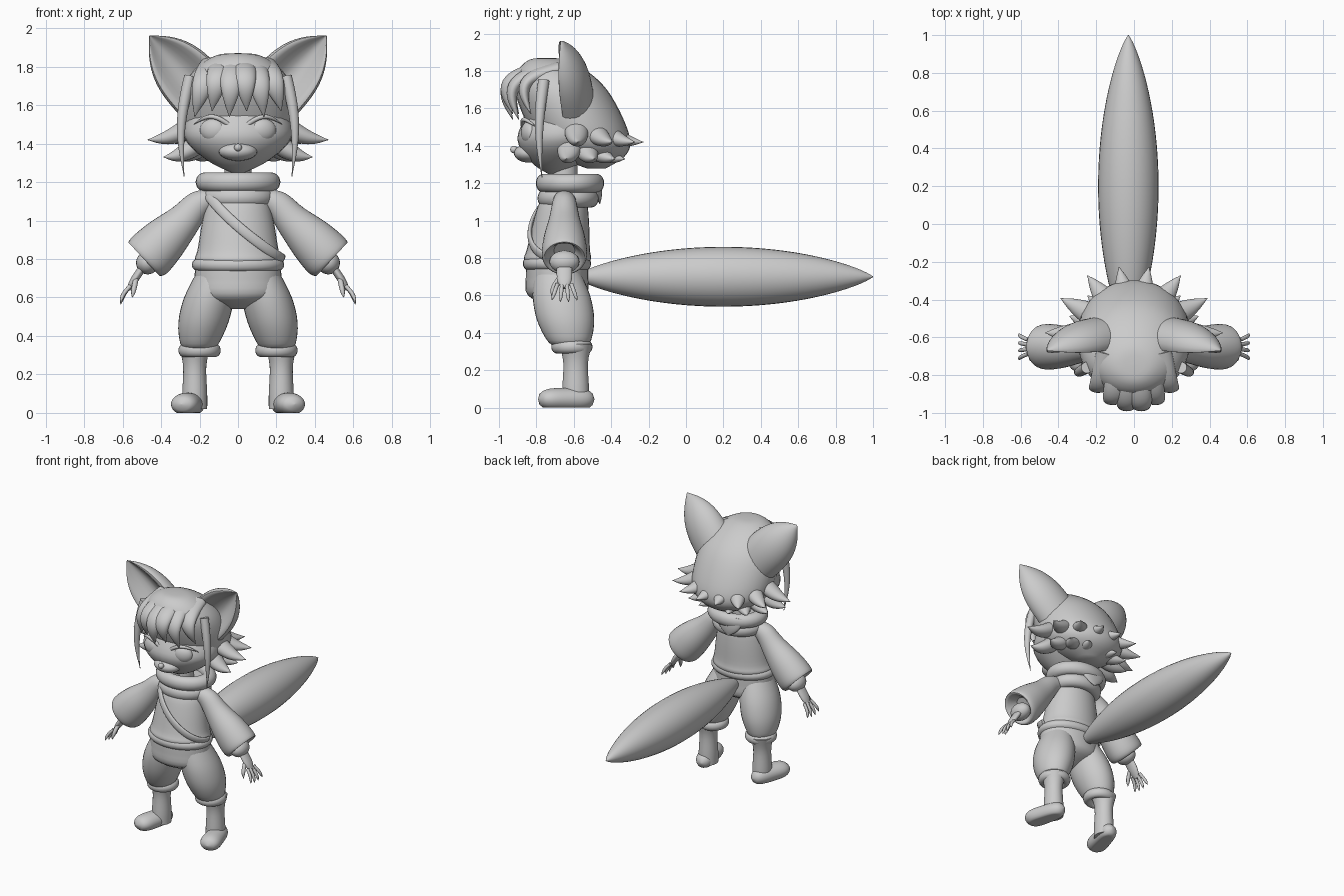
import bpy, bmesh, math
from mathutils import Vector

UP = Vector((0, 0, 1))
ACROSS = Vector((1, 0, 0))
SPINE = -.65

cube = bpy.data.objects.get("Cube")
if cube:
    bpy.data.objects.remove(cube)

grey = (.6, .6, .6, 1)
clay = bpy.data.materials.new("clay_grey")
clay.use_nodes = True
clay.diffuse_color = grey
clay.node_tree.nodes["Principled BSDF"].inputs["Base Color"].default_value = grey


def finish(name, bm, mirror):
    bmesh.ops.recalc_face_normals(bm, faces=bm.faces)
    mesh = bpy.data.meshes.new(name)
    bm.to_mesh(mesh)
    bm.free()
    mesh.materials.append(clay)
    part = bpy.data.objects.new(name, mesh)
    bpy.context.collection.objects.link(part)
    if mirror:
        part.modifiers.new("mirror", "MIRROR")
    bpy.ops.object.select_all(action="DESELECT")
    part.select_set(True)
    bpy.context.view_layer.objects.active = part
    bpy.ops.object.shade_smooth_by_angle(angle=math.radians(50))


def spline(rows, steps):
    """Smooth curve through rows of numbers."""
    out = []
    last = len(rows) - 1
    for i in range(last):
        before, start, end, after = (rows[max(0, min(last, i + k))] for k in (-1, 0, 1, 2))
        for s in range(steps):
            t = s / steps
            out.append([b + t / 2 * (c - a + t * (2*a - 5*b + 4*c - d + t * (3*(b - c) + d - a)))
                        for a, b, c, d in zip(before, start, end, after)])
    return out + [list(rows[last])]


def tube(name, rows, side=ACROSS, axis=None, sides=32, steps=1, mirror=False, dent=0):
    """Loft ellipses; each row is x, y, z, half width, half depth."""
    rows = spline(rows, steps)
    bm = bmesh.new()
    rings = []
    for i, (x, y, z, wide, deep) in enumerate(rows):
        before, after = rows[max(i - 1, 0)], rows[min(i + 1, len(rows) - 1)]
        along = (axis or Vector(after[:3]) - Vector(before[:3])).normalized()
        u = (side - along * side.dot(along)).normalized()
        v = along.cross(u)
        ring = []
        for k in range(sides):
            angle = math.tau * k / sides
            s = math.sin(angle)
            if s < 0:
                s -= dent * s ** 3
            p = Vector((x, y, z)) + u * max(wide, .002) * math.cos(angle) + v * max(deep, .002) * s
            p.z = max(p.z, 0)
            ring.append(bm.verts.new(p))
        rings.append(ring)
    for low, high in zip(rings, rings[1:]):
        for k in range(sides):
            n = (k + 1) % sides
            bm.faces.new((low[k], low[n], high[n], high[k]))
    bm.faces.new(rings[0])
    bm.faces.new(rings[-1])
    finish(name, bm, mirror)


def limb(name, rows, y=SPINE, deep=1, lean=0, axis=UP, side=ACROSS, mirror=True):
    """Rows of x, z and radius; the centre shifts in y with height by lean."""
    base = rows[0][1]
    tube(name, [(x, y + lean * (z - base), z, r, r * deep) for x, z, r in rows],
         axis=axis, side=side, steps=4, mirror=mirror)


def stack(name, rows, x=0, mirror=False, **options):
    """Upright form from rows of height and radius."""
    limb(name, [(x, z, r) for z, r in rows], mirror=mirror, **options)


def roll(name, z, radius, thick, tall, **options):
    """Rounded band lying around the vertical."""
    angles = [math.tau * (k / 12 - .25) for k in range(13)]
    stack(name, [(z + tall * math.cos(a), radius + thick * math.sin(a)) for a in angles], **options)


def lock(name, root, tip, width, bulge=(0, 0, 0), flat=1, power=3, side=ACROSS, mirror=True, **options):
    """Tapered horn bowed by bulge."""
    root, tip, bulge = Vector(root), Vector(tip), Vector(bulge)
    rows = []
    for k in range(17):
        t = k / 16
        w = width * (1 - t ** power)
        rows.append((*(root.lerp(tip, t) + bulge * math.sin(math.pi * t)), w, w * flat))
    tube(name, rows, side=side, mirror=mirror, **options)


def ball(name, place, scale, turn=0, mirror=False):
    bm = bmesh.new()
    bmesh.ops.create_uvsphere(bm, u_segments=24, v_segments=14, radius=1)
    bmesh.ops.scale(bm, vec=scale, verts=bm.verts)
    c, s = math.cos(turn), math.sin(turn)
    for v in bm.verts:
        x, y, z = v.co
        v.co = Vector((x * c - y * s, x * s + y * c, z)) + Vector(place)
    finish(name, bm, mirror)


# Head and face
stack("face", [(1.24, .01), (1.3, .14), (1.4, .26), (1.5, .28), (1.7, .2)], y=-.71, deep=.85, lean=.24)
ball("muzzle", (0, -.84, 1.36), (.1, .08, .05))
ball("nose", (0, -.92, 1.38), (.02, .02, .02))
ball("eye", (.13, -.84, 1.47), (.07, .04, .06), turn=.3, mirror=True)
lock("eyelid", (.05, -.87, 1.5), (.23, -.8, 1.5), .012, bulge=(0, -.03, .04), power=4, side=UP)
stack("neck", [(1.1, .07), (1.3, .07)])

# Hair
stack("hair_cap", [(1.28, .06), (1.34, .2), (1.42, .28), (1.55, .3), (1.7, .28), (1.8, .21),
                   (1.86, .11), (1.87, .01)], y=-.48, deep=.88, lean=-.45)
for k in range(6):
    x = (k - 2.5) * .09
    y = -.95 + 2 * x * x
    lock("fringe_lock", (x * .6, y + .17, 1.81), (x, y + .02, 1.54 + .03 * (k % 2)), .065,
         bulge=(0, -.1, .04), flat=.6, mirror=False)
lock("side_lock", (.25, -.76, 1.75), (.28, -.77, 1.23), .03, bulge=(.03, -.02, 0), power=2)
for start, step, reach, z in ((12, 25, .38, 1.42), (24, 24, .3, 1.33)):
    for k in range(4):
        angle = math.radians(start + step * k)
        out = Vector((math.sin(angle), math.cos(angle), 0))
        tip = Vector((0, -.6, z)) + out * (reach + .03 * k)
        lock("hair_spike", tip - out * reach * .6 + UP * .07, tip, .065, bulge=(0, 0, -.02),
             flat=.8, power=2, side=out.cross(UP))

# Ears with a hollow front
lean = Vector((.7, 0, .7))
lock("ear", (.19, -.62, 1.66), (.46, -.67, 1.96), .16, flat=.8, axis=lean, side=Vector((.7, 0, -.7)), dent=1.4)

# Tunic with a strap across the chest
stack("tunic", [(.77, .21), (.8, .225), (.85, .21), (1, .185), (1.1, .155), (1.18, .08)],
      y=-.69, deep=.8, lean=.1)
strap = []
for k in range(25):
    angle = math.pi * (1 + k / 24)
    z = .97 - .17 * math.cos(angle)
    r = .23 - .2 * (z - .8)
    strap.append((r * math.cos(angle), -.69 + .1 * (z - .8) + .8 * r * math.sin(angle), z, .026, .012))
tube("chest_strap", strap, side=Vector((.5, 0, .9)))

# Scarf
roll("scarf_upper", 1.2, .17, .05, .05, y=-.62, deep=.83)
roll("scarf_lower", 1.12, .14, .05, .05, y=-.63, deep=.86)
lock("scarf_end", (-.03, -.49, 1.23), (-.03, -.46, 1.09), .1, flat=.3, mirror=False)

# Sleeves and hands
limb("sleeve", [(.12, 1.12, .06), (.2, 1.09, .07), (.28, 1, .09), (.38, .9, .12), (.46, .82, .13),
                (.49, .8, .11), (.44, .84, .06)], deep=.93, axis=Vector((.7, 0, -.65)), side=UP)
ball("inner_cuff", (.47, SPINE, .78), (.06, .08, .06), mirror=True)
limb("palm", [(.48, .78, .02), (.54, .69, .02), (.57, .64, .01)], deep=2, axis=Vector((.5, 0, -.8)))
for k in range(4):
    spread = k - 1.5
    lock("finger", (.56, SPINE + spread * .025, .66), (.61, SPINE + spread * .045, .56 + .01 * abs(spread)),
         .011, bulge=(.01, 0, 0), power=6, sides=10)
lock("thumb", (.53, -.67, .7), (.55, -.72, .6), .014, bulge=(0, -.01, 0), power=5, sides=10)

# Trousers
roll("waistband", .77, .2, .04, .035, y=-.69, deep=.76)
stack("hips", [(.54, .04), (.6, .21), (.7, .225), (.78, .22)], y=-.69, deep=.74)
limb("trouser_leg", [(.11, .74, .1), (.15, .6, .13), (.18, .47, .13), (.2, .36, .1), (.2, .33, .07)],
     y=-.69, deep=1.18, lean=-.17)

# Boots
roll("boot_cuff", .325, .08, .03, .035, x=.2, y=-.61, mirror=True)
stack("boot_shaft", [(.02, .065), (.1, .065), (.24, .06), (.34, .08)], x=.225, y=-.59, deep=1.1, mirror=True)
foot = []
for k in range(-12, 13):
    t = k / 12
    r = math.sqrt(1 - t ** 4)
    foot.append((.255 + .04 * t, -.64 - .15 * t, .045, r * (.07 + .01 * t), r * .06))
tube("boot_foot", foot, mirror=True)

# Tail, a pointed spindle
tail = []
for k in range(-24, 25):
    t = k / 24
    r = .16 * (1 - t * t) ** .8
    tail.append((-.03, .2 + .8 * t, .7, r, r))
tube("tail", tail)
